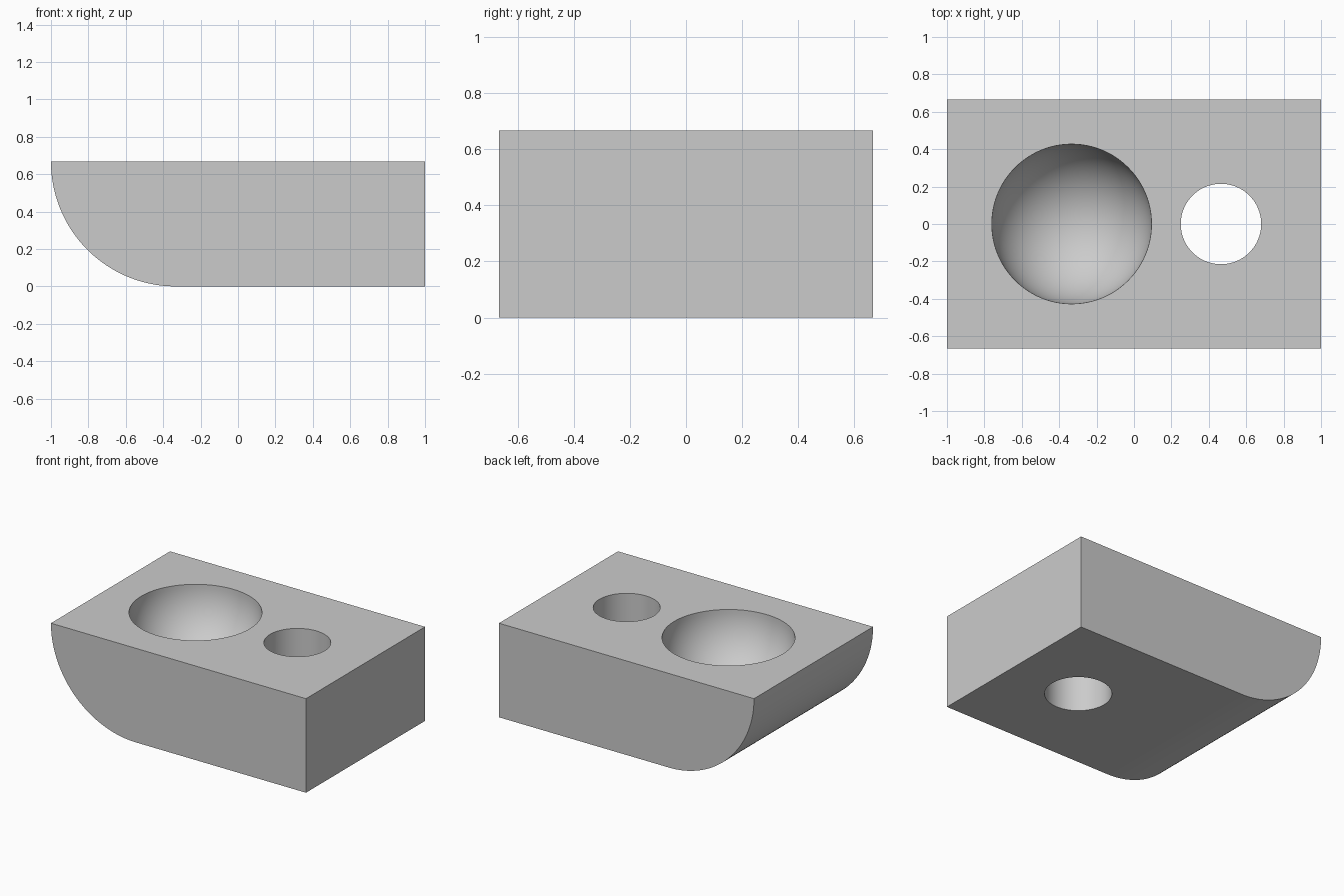
import bpy, bmesh, math
from mathutils import Matrix

if "Cube" in bpy.data.objects:
    bpy.data.objects.remove(bpy.data.objects["Cube"], do_unlink=True)

HALF_Y = 2 / 3
TOP = 2 / 3
BOWL_X, BOWL_R = -1 / 3, 0.427
HOLE_X, HOLE_R = 0.465, 0.215

grey = bpy.data.materials.new("plain grey")
grey.use_nodes = True
colour = (0.6, 0.6, 0.6, 1)
grey.diffuse_color = colour
grey.node_tree.nodes["Principled BSDF"].inputs["Base Color"].default_value = colour


def make_object(name, bm):
    bmesh.ops.recalc_face_normals(bm, faces=bm.faces)
    mesh = bpy.data.meshes.new(name)
    bm.to_mesh(mesh)
    bm.free()
    mesh.materials.append(grey)
    obj = bpy.data.objects.new(name, mesh)
    bpy.context.collection.objects.link(obj)
    return obj


# Block: side profile with one quarter-round lower end, extruded along y
steps = 48
profile = [(1, 0), (1, TOP)]
for i in range(steps + 1):
    a = math.pi + math.pi / 2 * i / steps
    profile.append((-1 / 3 + TOP * math.cos(a), TOP + TOP * math.sin(a)))
bm = bmesh.new()
side = bm.faces.new([bm.verts.new((x, -HALF_Y, z)) for x, z in profile])
extruded = bmesh.ops.extrude_face_region(bm, geom=[side], use_keep_orig=True)
moved = [g for g in extruded["geom"] if isinstance(g, bmesh.types.BMVert)]
bmesh.ops.translate(bm, verts=moved, vec=(0, 2 * HALF_Y, 0))
block = make_object("block", bm)

# Cutters: hemispherical bowl and straight through hole
bm = bmesh.new()
bmesh.ops.create_uvsphere(bm, u_segments=96, v_segments=48, radius=BOWL_R,
                          matrix=Matrix.Translation((BOWL_X, 0, TOP)))
bowl = make_object("bowl_cutter", bm)
bm = bmesh.new()
bmesh.ops.create_cone(bm, cap_ends=True, segments=96, radius1=HOLE_R, radius2=HOLE_R,
                      depth=2, matrix=Matrix.Translation((HOLE_X, 0, TOP / 2)))
hole = make_object("hole_cutter", bm)

bpy.ops.object.select_all(action="DESELECT")
bpy.context.view_layer.objects.active = block
block.select_set(True)
for cutter in (bowl, hole):
    cutter.hide_render = True
    mod = block.modifiers.new(cutter.name, "BOOLEAN")
    mod.operation = "DIFFERENCE"
    mod.solver = "EXACT"
    mod.object = cutter
    bpy.ops.object.modifier_apply(modifier=mod.name)
    bpy.data.objects.remove(cutter, do_unlink=True)

# Smooth curved surfaces, flat planes
bpy.ops.object.shade_smooth_by_angle(angle=math.radians(30))
for face in block.data.polygons:
    if max(abs(c) for c in face.normal) > 0.9999 and face.area > 0.1:
        face.use_smooth = False
